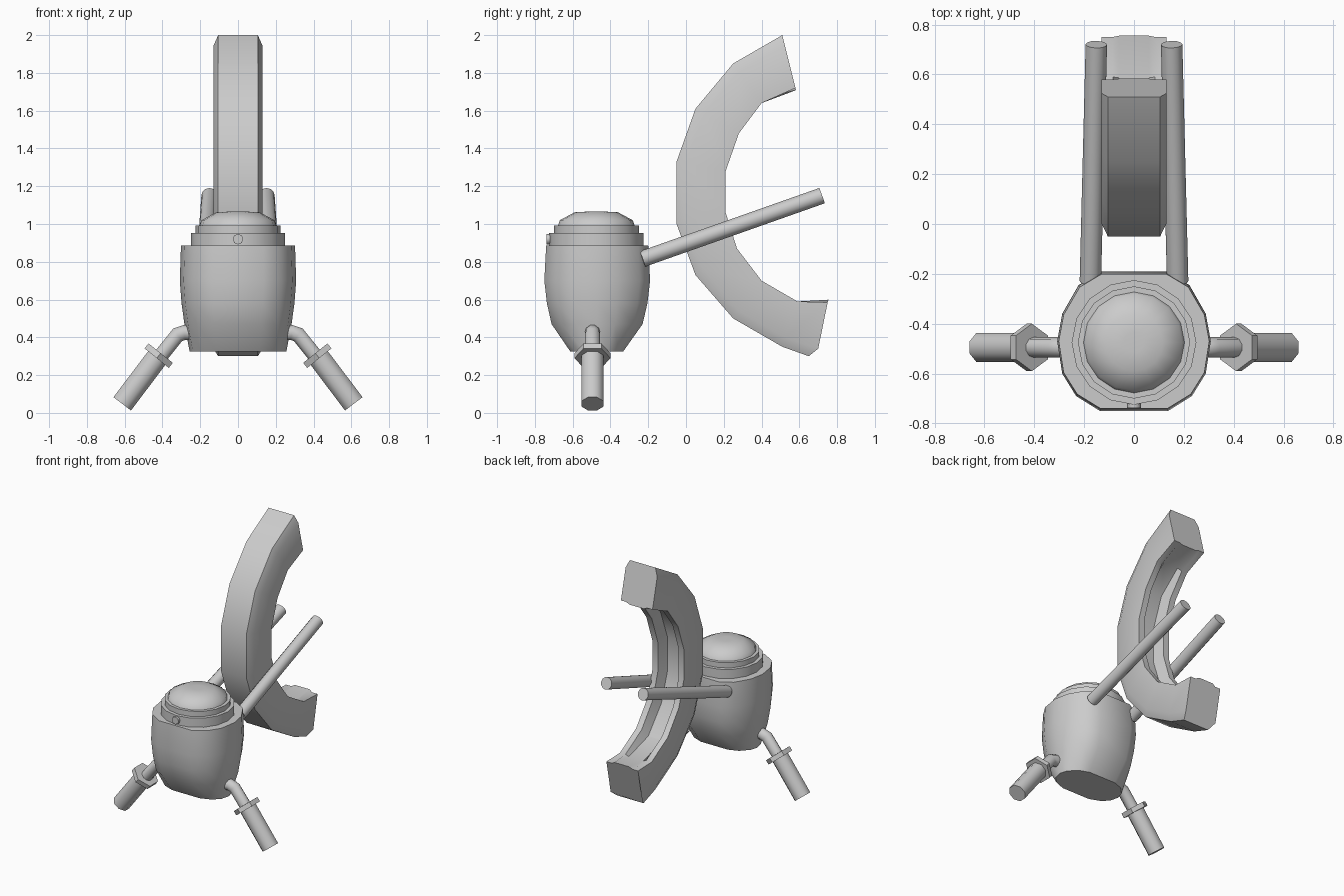
import bpy, math
from mathutils import Vector

if "Cube" in bpy.data.objects:
    bpy.data.objects.remove(bpy.data.objects["Cube"])


def finish(name, verts, faces, angle=35):
    me = bpy.data.meshes.new(name)
    me.from_pydata([tuple(v) for v in verts], [], faces)
    ob = bpy.data.objects.new(name, me)
    bpy.context.collection.objects.link(ob)
    bpy.ops.object.select_all(action='DESELECT')
    ob.select_set(True)
    bpy.context.view_layer.objects.active = ob
    bpy.ops.object.mode_set(mode='EDIT')
    bpy.ops.mesh.select_all(action='SELECT')
    bpy.ops.mesh.normals_make_consistent(inside=False)
    bpy.ops.object.mode_set(mode='OBJECT')
    bpy.ops.object.shade_smooth_by_angle(angle=math.radians(angle))
    return ob


def loft(name, rings, angle=35):
    """Skin a list of equal-length rings and cap both ends."""
    n = len(rings[0])
    verts = [v for r in rings for v in r]
    faces = [(i * n + j, i * n + (j + 1) % n, (i + 1) * n + (j + 1) % n, (i + 1) * n + j)
             for i in range(len(rings) - 1) for j in range(n)]
    faces += [tuple(range(n)), tuple(range((len(rings) - 1) * n, len(rings) * n))]
    return finish(name, verts, faces, angle)


def tube(name, path, r, sides, start=0.0, angle=50):
    """Round bar along a path lying roughly in one plane."""
    pts = [Vector(p) for p in path]
    rings = []
    for i, p in enumerate(pts):
        a = (p - pts[i - 1]).normalized() if i else (pts[1] - p).normalized()
        b = (pts[i + 1] - p).normalized() if i < len(pts) - 1 else a
        d = (a + b).normalized()
        u = Vector((0, 1, 0))
        if abs(d.y) > 0.8:
            u = Vector((1, 0, 0))
        u = (u - d * u.dot(d)).normalized()
        w = d.cross(u)
        stretch = 1 / max(0.5, d.dot(a))
        rings.append([p + u * r * math.cos(t) + w * r * stretch * math.sin(t)
                      for t in (start + 2 * math.pi * k / sides for k in range(sides))])
    return loft(name, rings, angle)


CY = -0.475

# Curved channel: outer y, z / inner y, z / groove depth
stations = [
    (0.51, 2.00, 0.58, 1.72, -0.04), (0.25, 1.85, 0.40, 1.64, 0.1),
    (0.05, 1.61, 0.28, 1.48, 0.28), (-0.05, 1.33, 0.21, 1.28, 0.3),
    (-0.05, 1.00, 0.21, 1.06, 0.3), (0.05, 0.73, 0.27, 0.87, 0.3),
    (0.25, 0.50, 0.40, 0.70, 0.28), (0.51, 0.35, 0.59, 0.59, 0.05),
    (0.65, 0.30, 0.75, 0.585, -0.05)]
rings = []
for oy, oz, iy, iz, d in stations:
    half = [(0.105, 0), (0.13, 0.2), (0.13, 1), (0.085, 1), (0.06, 1 - d)]
    section = half + [(-x, t) for x, t in reversed(half)]
    rings.append([(x, oy + (iy - oy) * t, oz + (iz - oz) * t) for x, t in section])
# slanted corner of the lower end
for k in (1, 8):
    x, y, z = rings[-1][k]
    rings[-1][k] = (x, 0.70, 0.34)
loft("curved_channel", rings, 32)

# Body: one outline scaled through several heights
side = [(0.13, 0.285), (0.22, 0.23), (0.285, 0.115), (0.305, 0.005),
        (0.285, -0.125), (0.23, -0.215), (0.135, -0.275)]
outline = side + [(-x, y) for x, y in reversed(side)]
levels = [(0.325, 0.84, 0.5), (0.47, 0.93, 0.86), (0.58, 0.98, 0.95),
          (0.70, 1.01, 1.0), (0.885, 0.99, 0.965)]
loft("body", [[(x * sx, CY + y * sy, z) for x, y in outline] for z, sx, sy in levels], 45)


# Stepped collar and domed lid
def disc(name, levels, sides=16, angle=40):
    loft(name, [[(r * math.cos(a), CY + r * math.sin(a), z)
                 for a in (2 * math.pi * k / sides for k in range(sides))]
                for z, r in levels], angle)


disc("lower_collar", [(0.87, 0.25), (0.953, 0.25)])
disc("upper_collar", [(0.95, 0.225), (0.992, 0.225)])
disc("dome_lid", [(0.985, 0.205), (1.02, 0.193), (1.062, 0.115), (1.066, 0.04)], 16, 70)

# Front button
tube("button", [(0, -0.69, 0.92), (0, -0.738, 0.92)], 0.028, 8)

# Mirrored bars and legs
for s, tag in ((-1, "left"), (1, "right")):
    tube("rear_bar_" + tag, [(s * 0.175, -0.23, 0.815), (s * 0.151, 0.72, 1.15)], 0.043, 12)
    LY = -0.495
    hip = Vector((s * 0.31, LY, 0.425))
    foot = Vector((s * 0.613, LY, 0.048))
    d = (foot - hip).normalized()
    tube("leg_rod_" + tag, [(s * 0.18, LY, 0.425), (s * 0.285, LY, 0.425),
                            hip + d * 0.015, hip + d * 0.24], 0.041, 10)
    mid = Vector((s * 0.42, LY, 0.303))
    tube("leg_flange_" + tag, [mid - d * 0.017, mid + d * 0.017], 0.095, 6, 0, 25)
    tube("leg_grip_" + tag, [mid + d * 0.01, foot], 0.063, 8, math.pi / 8)
